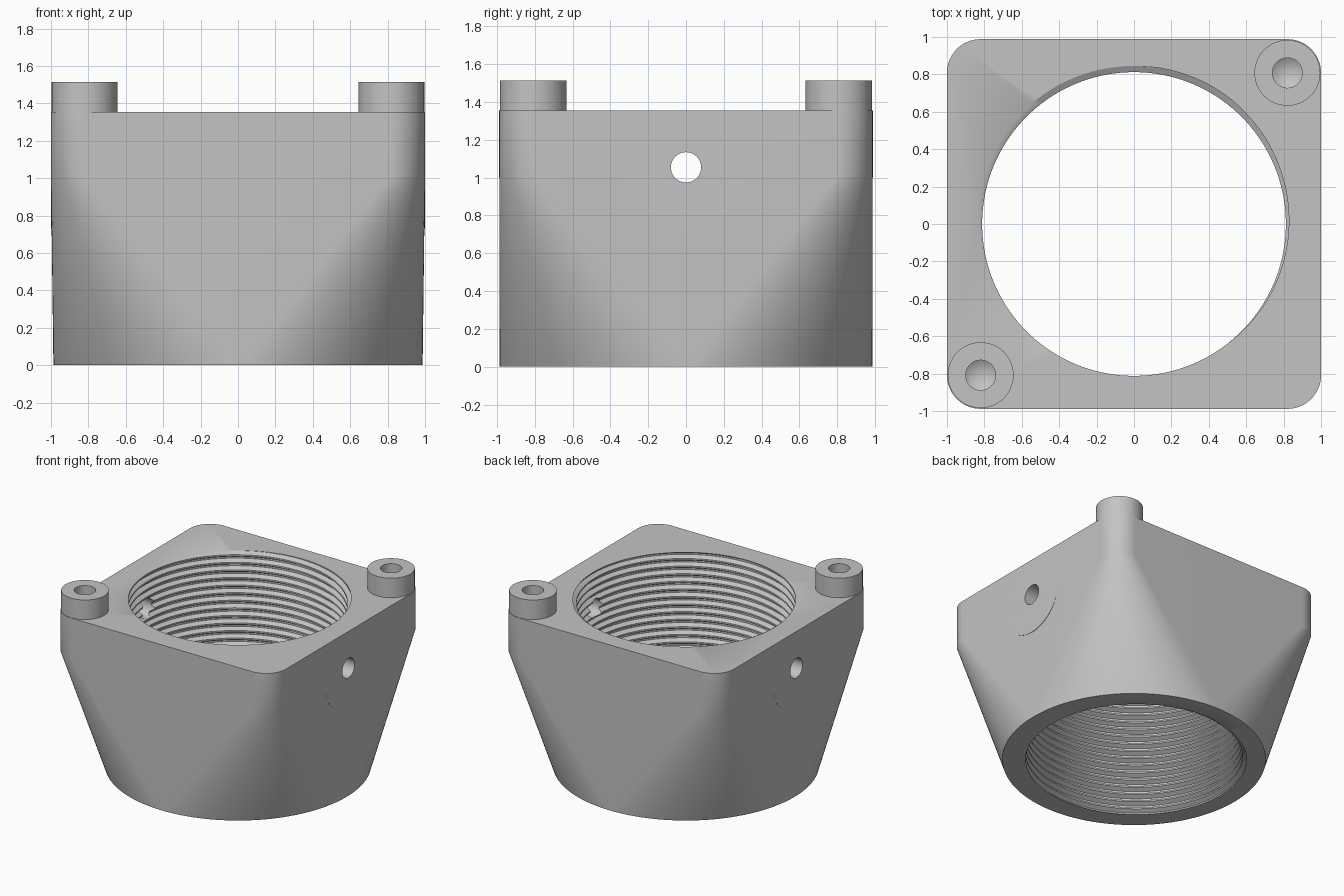
import bpy, bmesh
from math import sin, cos, pi
from mathutils import Matrix, Vector

cube = bpy.data.objects.get("Cube")
if cube:
    bpy.data.objects.remove(cube, do_unlink=True)

HEIGHT, SHOULDER = 1.355, 1.02
BASE_R, CORNER_R = 0.987, 0.18
CX, CY = 0.82, 0.808            # corner and boss centres
PITCH, CREST, ROOT = 0.062, 0.812, 0.845
STEPS = 36                      # segments per quarter turn
COLS = 4 * STEPS

grey = bpy.data.materials.new("light_grey")
grey.use_nodes = True
grey.diffuse_color = (0.55, 0.55, 0.55, 1)
grey.node_tree.nodes["Principled BSDF"].inputs["Base Color"].default_value = (0.55, 0.55, 0.55, 1)


def make_object(name, bm):
    bmesh.ops.remove_doubles(bm, verts=bm.verts, dist=1e-5)
    bmesh.ops.recalc_face_normals(bm, faces=bm.faces)
    mesh = bpy.data.meshes.new(name)
    bm.to_mesh(mesh)
    bm.free()
    mesh.materials.append(grey)
    obj = bpy.data.objects.new(name, mesh)
    bpy.context.collection.objects.link(obj)
    return obj


def lathe(name, profile, matrix):
    """Closed solid of revolution about z, then placed by the matrix."""
    bm = bmesh.new()
    verts = [bm.verts.new((r, 0, z)) for r, z in profile]
    edges = [bm.edges.new(pair) for pair in zip(verts, verts[1:])]
    bmesh.ops.spin(bm, geom=verts + edges, cent=(0, 0, 0), axis=(0, 0, 1),
                   angle=2 * pi, steps=48)
    bm.transform(matrix)
    return make_object(name, bm)


def bridge(bm, a, b, closed=True):
    """Quads between two rows of points."""
    a = [bm.verts.new(p) for p in a]
    b = [bm.verts.new(p) for p in b]
    n = len(a)
    for i in range(n if closed else n - 1):
        j = (i + 1) % n
        bm.faces.new((a[i], a[j], b[j], b[i]))


def thread_radius(phase):
    """Trapezoid thread: crest, flank, root, flank."""
    phase %= 1
    if phase < 0.2:
        t = 0
    elif phase < 0.5:
        t = (phase - 0.2) / 0.3
    elif phase < 0.7:
        t = 1
    else:
        t = (1 - phase) / 0.3
    return CREST + (ROOT - CREST) * t


# Helical bore: each column follows the thread and is clipped at both ends
turns = int(HEIGHT / PITCH) + 3
knots = [n + f for n in range(-1, turns) for f in (0, 0.2, 0.5, 0.7)]


def bore_column(index):
    turn = index / COLS
    a = turn * 2 * pi
    points = []
    for k in knots:
        z = min(max((k + turn) * PITCH, 0), HEIGHT)
        r = thread_radius(z / PITCH - turn)
        points.append(Vector((r * cos(a), r * sin(a), z)))
    return points


columns = [bore_column(i) for i in range(COLS)]
bm = bmesh.new()
for left, right in zip(columns, columns[1:]):
    bridge(bm, left, right, closed=False)
bridge(bm, columns[-1][:-4], columns[0][4:], closed=False)

# Outer shell: round base lofted to a rounded square, with flat end faces
base, shoulder, rim, bore_low, bore_top = [], [], [], [], []
for q, (sx, sy) in enumerate(((1, 1), (-1, 1), (-1, -1), (1, -1))):
    for i in range(STEPS + 1):
        a = (q + i / STEPS) * pi / 2
        d = Vector((cos(a), sin(a), 0))
        corner = Vector((sx * CX, sy * CY, 0)) + d * CORNER_R
        base.append(d * BASE_R)
        shoulder.append(corner + Vector((0, 0, SHOULDER)))
        rim.append(corner + Vector((0, 0, HEIGHT)))
        column = columns[(q * STEPS + i) % COLS]
        bore_low.append(column[0])
        bore_top.append(column[-1])
for lower, upper in ((bore_low, base), (base, shoulder), (shoulder, rim), (rim, bore_top)):
    bridge(bm, lower, upper)
body = make_object("threaded_housing", bm)


def combine(tool, operation):
    mod = body.modifiers.new(tool.name, 'BOOLEAN')
    mod.operation, mod.solver, mod.object = operation, 'EXACT', tool
    bpy.context.view_layer.objects.active = body
    bpy.ops.object.modifier_apply(modifier=mod.name)
    bpy.data.objects.remove(tool, do_unlink=True)


# Side pads, nearly flush with the walls
for side in (-1, 1):
    turn = Matrix.Translation((0, 0, 1.04)) @ Matrix.Rotation(side * pi / 2, 4, 'Y')
    combine(lathe("side_pad", [(0, 0.92), (0.31, 0.92), (0.31, 0.9995), (0, 0.9995)], turn), 'UNION')

# Corner bosses with cone-bottomed blind holes
for side in (-1, 1):
    place = Matrix.Translation((side * CX, side * CY, 0))
    combine(lathe("boss", [(0, 1.2), (0.176, 1.2), (0.176, 1.515), (0, 1.515)], place), 'UNION')
    combine(lathe("boss_drill", [(0, 1.12), (0.08, 1.17), (0.08, 1.6), (0, 1.6)], place), 'DIFFERENCE')

# Cross hole through both side walls
cross = Matrix.Translation((0, 0, 1.055)) @ Matrix.Rotation(pi / 2, 4, 'Y')
combine(lathe("cross_drill", [(0, -1.2), (0.08, -1.2), (0.08, 1.2), (0, 1.2)], cross), 'DIFFERENCE')

bpy.ops.object.select_all(action='DESELECT')
body.select_set(True)
bpy.context.view_layer.objects.active = body
bpy.ops.object.shade_smooth_by_angle(angle=pi / 6)
